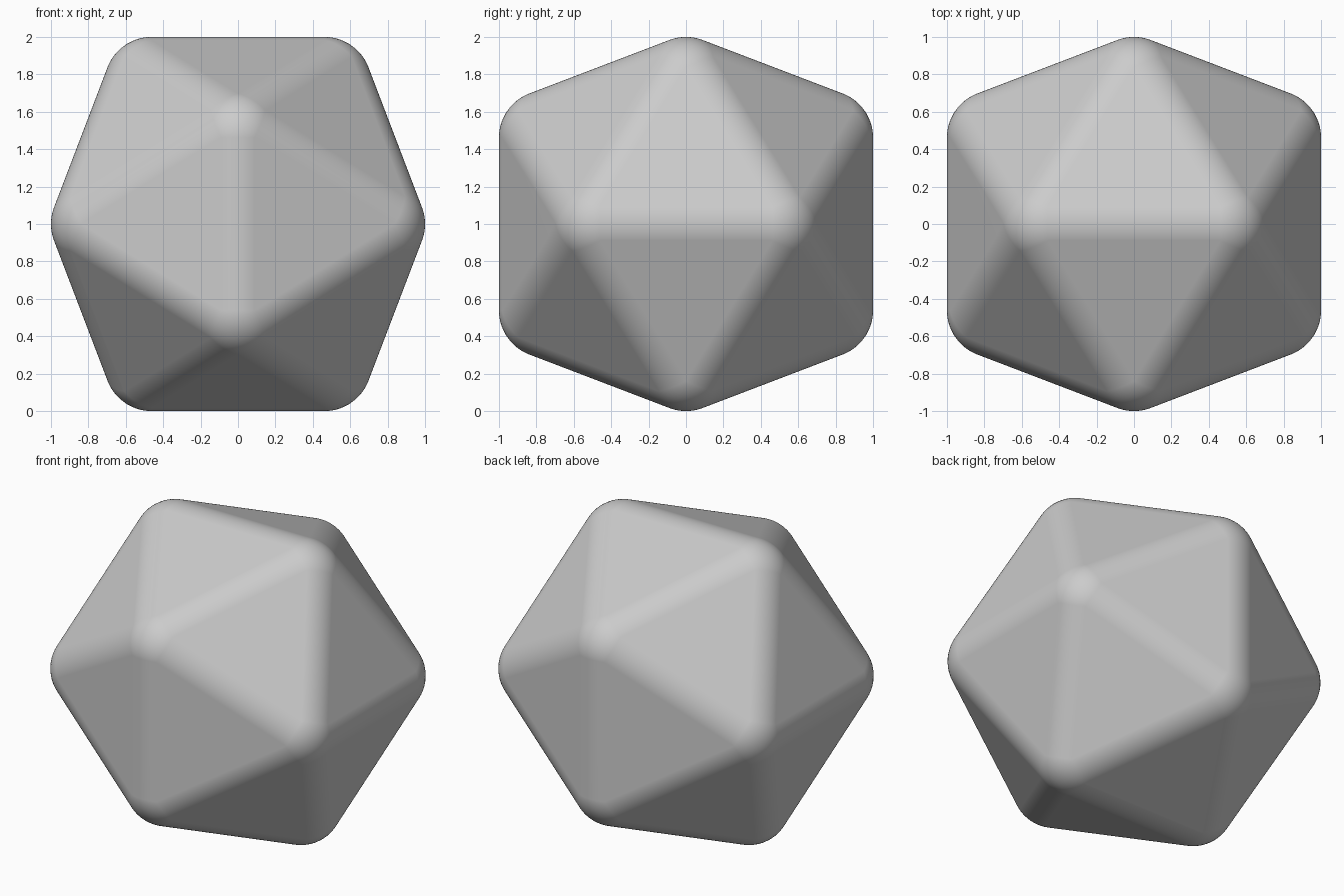
import bpy, bmesh, math
from mathutils import Vector
from mathutils.bvhtree import BVHTree

if "Cube" in bpy.data.objects:
    bpy.data.objects.remove(bpy.data.objects["Cube"])

R = 0.25                           # rounding radius
B = 1.0 - R                        # core icosahedron long coordinate
A = B / ((1 + math.sqrt(5)) / 2)   # core short coordinate (half an edge)


def icosahedron(scale):
    """Icosahedron from three crossed golden rectangles."""
    bm = bmesh.new()
    for s in (-1, 1):
        for t in (-1, 1):
            for p in ((s * A, 0, t * B), (s * B, t * A, 0), (0, s * B, t * A)):
                bm.verts.new(Vector(p) * scale)
    bmesh.ops.convex_hull(bm, input=bm.verts[:])
    bmesh.ops.recalc_face_normals(bm, faces=bm.faces[:])
    return bm


# Sharp outer solid, its faces lying R outside the core's faces
inradius = A * (3 + math.sqrt(5)) / (2 * math.sqrt(3))
scale = 1 + R / inradius
core = icosahedron(1.0)
tree = BVHTree.FromBMesh(core)
bm = icosahedron(scale)

# Bevel back to the core's face outlines
bmesh.ops.bevel(bm, geom=bm.edges[:], offset=(scale - 1) * A / math.sqrt(3),
                offset_type='OFFSET', segments=10, profile=0.5, affect='EDGES')

# Make the rounding exact: every vertex sits R away from the core
for v in bm.verts:
    p = tree.find_nearest(v.co)[0]
    v.co = p + (v.co - p).normalized() * R
bmesh.ops.translate(bm, verts=bm.verts[:], vec=(0, 0, 1))

mesh = bpy.data.meshes.new("rounded_icosahedron")
bm.to_mesh(mesh)
bm.free()
core.free()
obj = bpy.data.objects.new("rounded_icosahedron", mesh)
bpy.context.collection.objects.link(obj)

# Smooth rounding, flat faces
bpy.context.view_layer.objects.active = obj
obj.select_set(True)
bpy.ops.object.shade_smooth_by_angle(angle=math.radians(30))
obj.modifiers.new("flat_face_normals", 'WEIGHTED_NORMAL').keep_sharp = True
